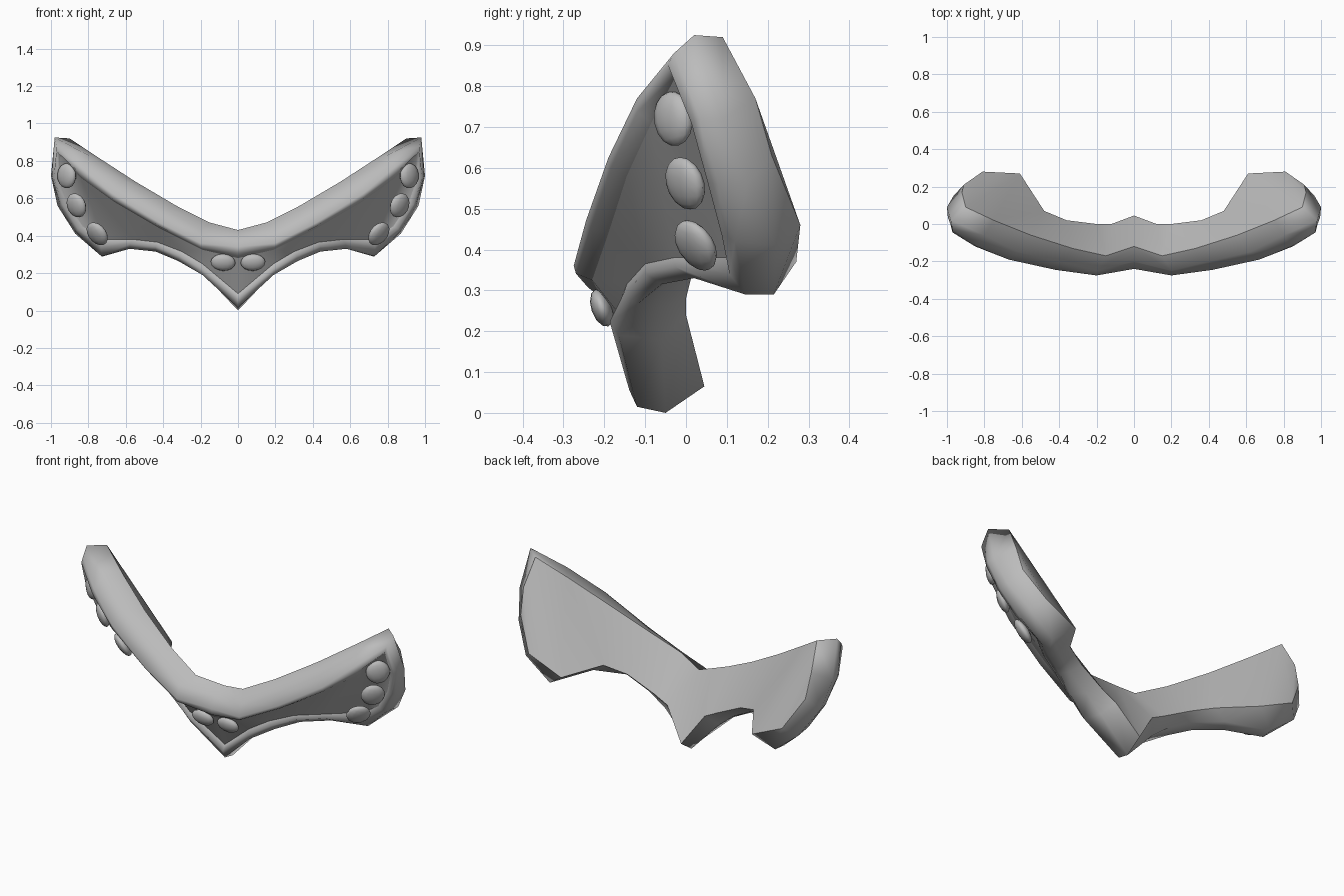
import bpy, bmesh
from mathutils import Vector, Matrix

cube = bpy.data.objects.get("Cube")
if cube:
    bpy.data.objects.remove(cube, do_unlink=True)

grey = bpy.data.materials.new("plain_grey")
grey.use_nodes = True
grey.diffuse_color = (0.5, 0.5, 0.5, 1)
grey.node_tree.nodes["Principled BSDF"].inputs["Base Color"].default_value = (0.5, 0.5, 0.5, 1)


def finish(name, bm):
    bmesh.ops.recalc_face_normals(bm, faces=bm.faces)
    for face in bm.faces:
        face.smooth = True
    mesh = bpy.data.meshes.new(name)
    bm.to_mesh(mesh)
    bm.free()
    mesh.materials.append(grey)
    obj = bpy.data.objects.new(name, mesh)
    bpy.context.collection.objects.link(obj)


# Outlines of one half, from top centre round the wing tip to the lower point
back = [(0, -.12, .43), (.15, -.17, .47), (.33, -.13, .56), (.55, -.06, .69), (.75, .02, .82),
        (.9, .09, .92), (.92, .17, .77), (.91, .21, .63), (.81, .28, .46), (.61, .27, .37),
        (.48, .07, .4), (.36, .02, .36), (.2, 0, .28), (.12, 0, .24), (0, .045, .065)]
wall = [(0, -.2, .4), (.2, -.25, .43), (.38, -.205, .54), (.62, -.15, .7), (.8, -.06, .83),
        (.98, .02, .925), (1, .09, .72), (.965, .15, .56), (.87, .22, .41), (.72, .215, .29),
        (.55, .06, .35), (.4, -.03, .33), (.27, -.05, .26), (.17, -.06, .18), (0, -.05, 0)]
rim = [(0, -.24, .34), (.2, -.275, .36), (.42, -.245, .47), (.67, -.19, .625), (.84, -.12, .77),
       (.97, -.03, .88), (.995, .035, .72), (.95, .08, .56), (.865, .12, .42), (.73, .145, .29),
       (.58, .02, .33), (.44, -.06, .315), (.32, -.12, .265), (.19, -.165, .19), (0, -.12, .015)]
panel = [(0, -.205, .28), (.19, -.23, .325), (.42, -.19, .44), (.66, -.145, .58), (.84, -.085, .71),
         (.95, -.022, .83), (.955, .03, .7), (.91, .065, .57), (.83, .095, .45), (.72, .11, .38),
         (.56, -.03, .38), (.43, -.1, .365), (.3, -.145, .315), (.19, -.17, .25), (0, -.12, .09)]

# Rounded crest of the rim, pushed forward and outward
crest = []
for r, p in zip(rim, panel):
    c = Vector(r) * .45 + Vector(p) * .55 + Vector((.012 * r[0], -.019, 0))
    crest.append(c)

bm = bmesh.new()
loops = [[bm.verts.new(p) for p in loop] for loop in (back, wall, rim, crest, panel)]
for a, b in zip(loops, loops[1:]):
    for i in range(len(a) - 1):
        bm.faces.new((a[i], a[i + 1], b[i + 1], b[i]))

# Front panel and back face, filled between upper and lower edges
for loop in (loops[0], loops[-1]):
    last = len(loop) - 1
    for i in range(last // 2):
        quad = [loop[i], loop[i + 1], loop[last - i - 1], loop[last - i]]
        bm.faces.new(list(dict.fromkeys(quad)))

    # Crisp edge where the face meets the wall or rim
    for a, b in zip(loop, loop[1:]):
        bm.edges.get((a, b)).smooth = False

half = bm.verts[:] + bm.edges[:] + bm.faces[:]
bmesh.ops.mirror(bm, geom=half, axis="X", merge_dist=.0001)
bmesh.ops.remove_doubles(bm, verts=bm.verts, dist=.0001)
finish("curved_guard", bm)

# Oval studs: position, long axis, outward direction, radii (depth, width, length)
studs = {
    "upper_stud": ((.916, -.031, .72), (0, -.03, .1), (.67, -.74, -.06), (.028, .064, .067)),
    "middle_stud": ((.864, -.002, .562), (.035, -.03, .08), (.62, -.72, -.3), (.028, .064, .067)),
    "lower_stud": ((.753, .024, .41), (.06, -.04, .06), (.55, -.65, -.52), (.028, .064, .07)),
    "centre_stud": ((.08, -.206, .257), (1, 0, .06), (0, -.94, -.33), (.026, .048, .066)),
}
for name, (place, axis, outward, radii) in studs.items():
    depth = Vector(outward).normalized()
    width = Vector(axis).cross(depth).normalized()
    turn = Matrix((depth, width, depth.cross(width))).transposed()
    for side, sign in (("left", 1), ("right", -1)):
        bm = bmesh.new()
        bmesh.ops.create_uvsphere(bm, u_segments=12, v_segments=8, radius=1)
        bmesh.ops.scale(bm, vec=radii, verts=bm.verts)
        bmesh.ops.rotate(bm, matrix=turn, verts=bm.verts)
        bmesh.ops.translate(bm, vec=place, verts=bm.verts)
        for v in bm.verts:
            v.co.x *= sign
        finish(side + "_" + name, bm)
